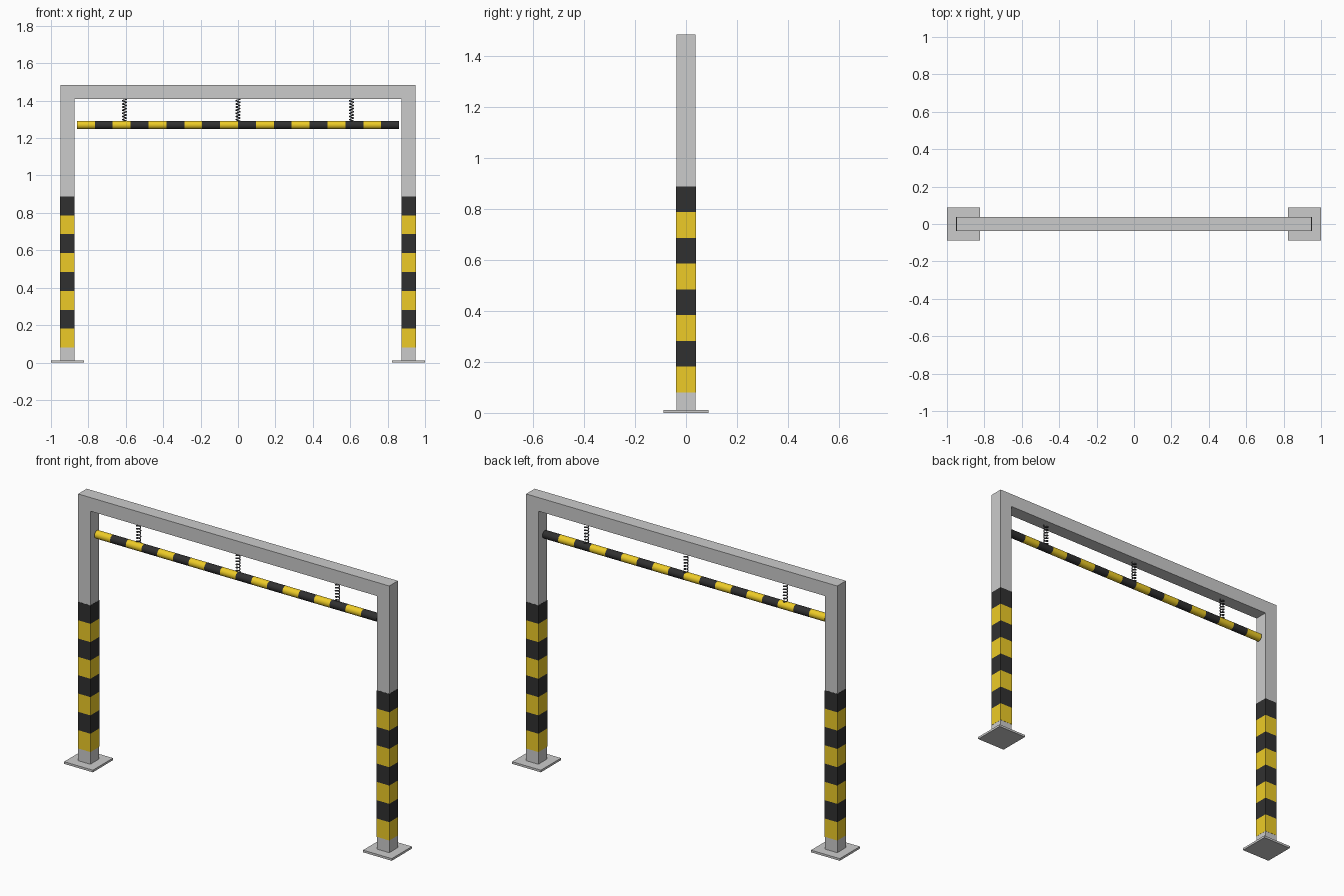
import bpy, bmesh
from math import pi, cos, sin

if "Cube" in bpy.data.objects:
    bpy.data.objects.remove(bpy.data.objects["Cube"])


def material(name, rgb):
    m = bpy.data.materials.new(name)
    m.diffuse_color = (*rgb, 1)
    m.use_nodes = True
    m.node_tree.nodes["Principled BSDF"].inputs["Base Color"].default_value = m.diffuse_color
    return m


YELLOW = material("safety_yellow", (0.85, 0.6, 0.02))
BLACK = material("stripe_black", (0.03, 0.03, 0.03))
STEEL = material("spring_steel", (0.1, 0.1, 0.11))

POST_X, HALF, TOP = 0.912, 0.0375, 1.483
BAR_Z, BAR_R, BAR_HALF = 1.27, 0.022, 0.861


def make_object(name, bm, mats=()):
    bmesh.ops.recalc_face_normals(bm, faces=bm.faces)
    me = bpy.data.meshes.new(name)
    bm.to_mesh(me)
    bm.free()
    for m in mats:
        me.materials.append(m)
    ob = bpy.data.objects.new(name, me)
    bpy.context.collection.objects.link(ob)
    return ob


def box(name, size, loc):
    bm = bmesh.new()
    bmesh.ops.create_cube(bm, size=1)
    bmesh.ops.scale(bm, vec=size, verts=bm.verts)
    bmesh.ops.translate(bm, vec=loc, verts=bm.verts)
    return make_object(name, bm)


def striped_prism(name, section, place, start, step, count):
    """Sweep a closed section along an axis with alternating yellow and black bands."""
    bm = bmesh.new()
    rings = [[bm.verts.new(place(u, v, start + i * step)) for u, v in section]
             for i in range(count + 1)]
    n = len(section)
    for i in range(count):
        for j in range(n):
            k = (j + 1) % n
            f = bm.faces.new((rings[i][j], rings[i][k], rings[i + 1][k], rings[i + 1][j]))
            f.material_index = i % 2
            f.smooth = n > 4
    bm.faces.new(rings[0])
    bm.faces.new(rings[-1]).material_index = (count - 1) % 2
    ob = make_object(name, bm, (YELLOW, BLACK))
    for e in ob.data.edges:  # keep the end rims crisp
        e.use_edge_sharp = all(v < n or v >= n * count for v in e.vertices)
    return ob


# Goalpost frame: one square-section profile extruded through y
xo, xi, zi, zb = POST_X + HALF, POST_X - HALF, TOP - 2 * HALF, 0.012
outline = [(-xo, zb), (-xi, zb), (-xi, zi), (xi, zi), (xi, zb), (xo, zb), (xo, TOP), (-xo, TOP)]
bm = bmesh.new()
face = bm.faces.new([bm.verts.new((x, -HALF, z)) for x, z in outline])
ext = bmesh.ops.extrude_face_region(bm, geom=[face], use_keep_orig=True)
bmesh.ops.translate(bm, vec=(0, 2 * HALF, 0),
                    verts=[v for v in ext["geom"] if isinstance(v, bmesh.types.BMVert)])
make_object("gantry_frame", bm)

# Base plates and striped sleeves on both posts
s = HALF + 0.001
square = [(-s, -s), (s, -s), (s, s), (-s, s)]
for side, sx in (("left", -1), ("right", 1)):
    x = sx * POST_X
    box(side + "_base_plate", (0.175, 0.175, 0.012), (x, 0, 0.006))
    striped_prism(side + "_post_stripes", square,
                  lambda u, v, t, x=x: (x + u, v, t), 0.08, 0.101, 8)

# Hanging striped round bar
circle = [(BAR_R * cos(2 * pi * i / 24), BAR_R * sin(2 * pi * i / 24)) for i in range(24)]
striped_prism("hanging_bar", circle, lambda u, v, t: (t, u, BAR_Z + v),
              -BAR_HALF, 2 * BAR_HALF / 18, 18)

# Coil springs joining the bar to the beam
TURNS, PER, COIL_R = 7, 16, 0.011
z0, z1 = BAR_Z + BAR_R - 0.002, zi
for label, x in (("left", -0.607), ("middle", 0), ("right", 0.607)):
    cu = bpy.data.curves.new(label + "_spring", "CURVE")
    cu.dimensions = "3D"
    cu.bevel_depth, cu.bevel_resolution, cu.use_fill_caps = 0.003, 1, True
    sp = cu.splines.new("POLY")
    n = TURNS * PER
    sp.points.add(n)
    for i, p in enumerate(sp.points):
        a = 2 * pi * i / PER
        p.co = (x + COIL_R * cos(a), COIL_R * sin(a), z0 + (z1 - z0) * i / n, 1)
    cu.materials.append(STEEL)
    bpy.context.collection.objects.link(bpy.data.objects.new(label + "_spring", cu))
